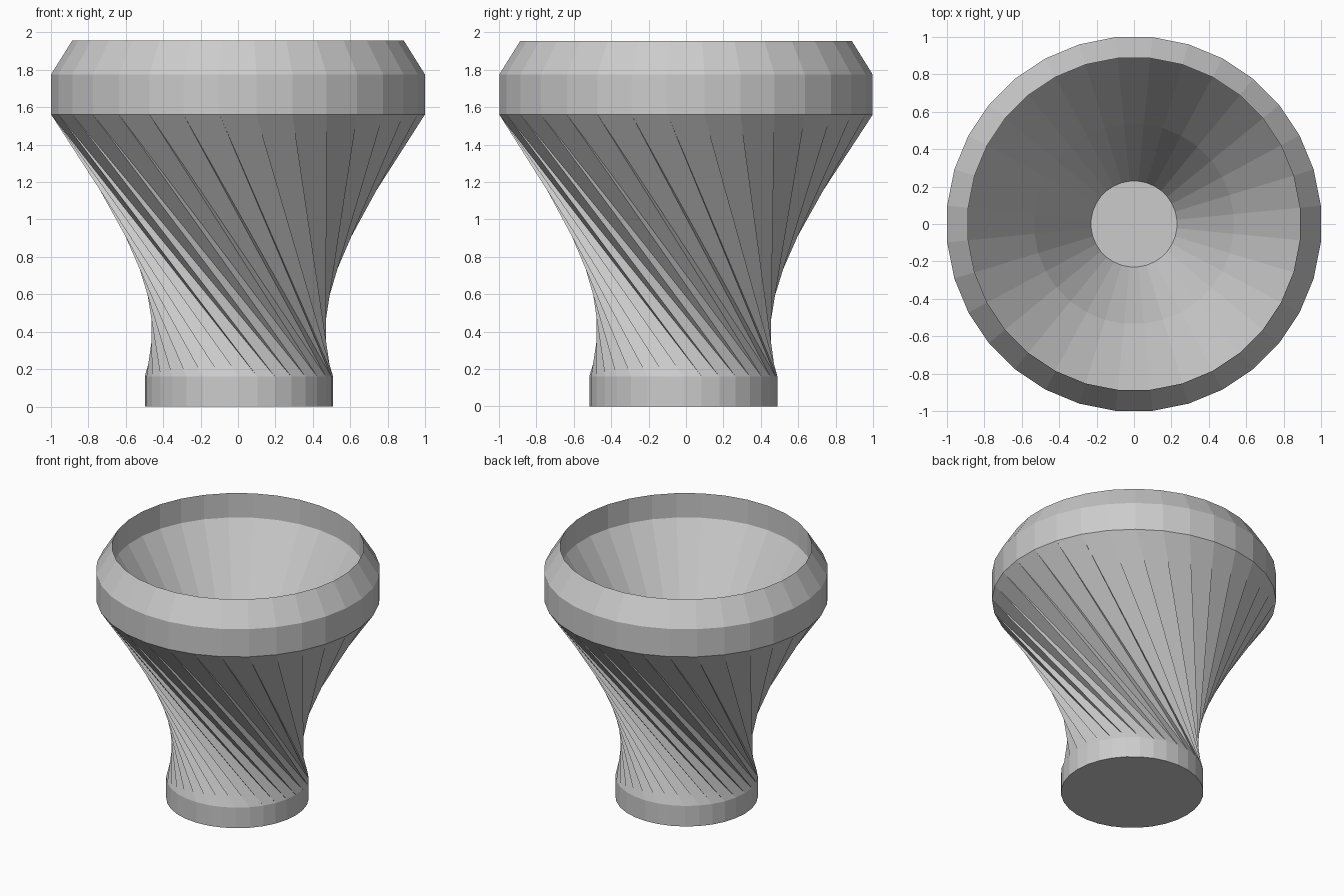
import bpy, bmesh
from math import sin, cos, tau

SIDES = 32
STEP = tau / SIDES
TWIST = -7.5 * STEP

cube = bpy.data.objects.get("Cube")
if cube:
    bpy.data.objects.remove(cube, do_unlink=True)

grey = bpy.data.materials.new("plain_grey")
grey.use_nodes = True
colour = (0.6, 0.6, 0.6, 1)
grey.diffuse_color = colour
grey.node_tree.nodes["Principled BSDF"].inputs["Base Color"].default_value = colour


def ring(bm, radius, z, turn=0.0, cx=0.0, cy=0.0):
    return [bm.verts.new((cx + radius * cos(i * STEP + turn),
                          cy + radius * sin(i * STEP + turn), z))
            for i in range(SIDES)]


def bridge(bm, low, high, split=False):
    for i in range(SIDES):
        j = (i + 1) % SIDES
        if split:
            bm.faces.new((low[i], low[j], high[i]))
            bm.faces.new((low[j], high[j], high[i]))
        else:
            bm.faces.new((low[i], low[j], high[j], high[i]))


def finish(bm, name):
    mesh = bpy.data.meshes.new(name)
    bm.to_mesh(mesh)
    bm.free()
    mesh.materials.append(grey)
    obj = bpy.data.objects.new(name, mesh)
    bpy.context.collection.objects.link(obj)


BASE = dict(radius=0.503, cx=0.005, cy=-0.014)

# Short round foot with a closed underside
bm = bmesh.new()
bottom = ring(bm, z=0, **BASE)
bridge(bm, bottom, ring(bm, z=0.16, **BASE))
bm.faces.new(bottom[::-1])
finish(bm, "foot")

# Twisted body: straight creases from the foot to the wide band
bm = bmesh.new()
bridge(bm, ring(bm, z=0.16, **BASE), ring(bm, 1.003, 1.56, TWIST), split=True)
finish(bm, "twisted_body")

# Upright band and chamfer up to the lip
bm = bmesh.new()
rows = [ring(bm, r, z, TWIST) for r, z in ((1.003, 1.56), (1.003, 1.775), (0.89, 1.955))]
for low, high in zip(rows, rows[1:]):
    bridge(bm, low, high)
finish(bm, "rim_band")

# Hollow inside: upright lip, two conical walls and a flat floor
bm = bmesh.new()
rows = [ring(bm, r, z, TWIST) for r, z in
        ((0.89, 1.955), (0.89, 1.765), (0.535, 1.2), (0.23, 0.58))]
for low, high in zip(rows, rows[1:]):
    bridge(bm, low, high)
bm.faces.new(rows[-1])
finish(bm, "bowl_inside")
